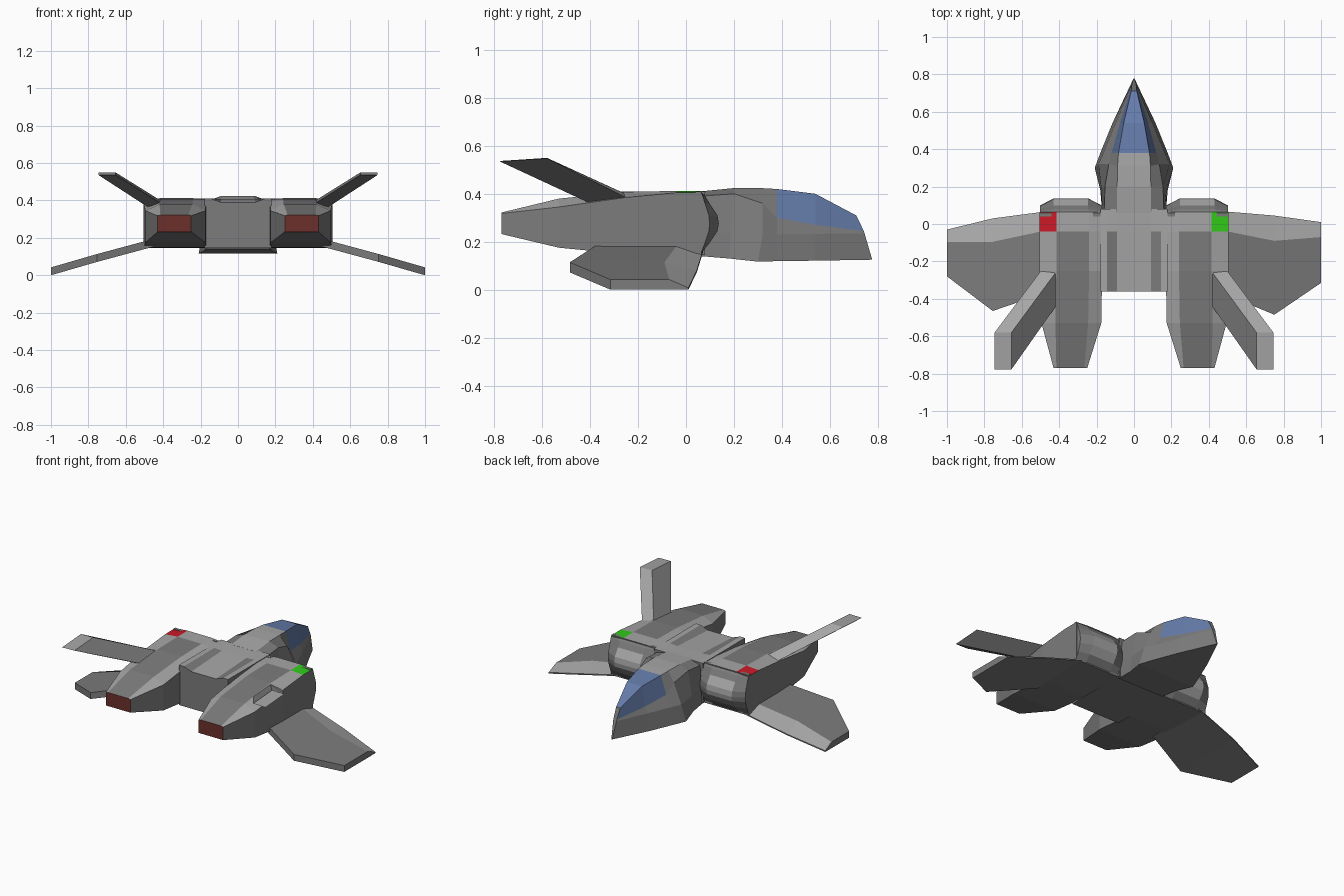
import bpy
import bmesh

if "Cube" in bpy.data.objects:
    bpy.data.objects.remove(bpy.data.objects["Cube"])


def material(name, r, g, b):
    m = bpy.data.materials.new(name)
    m.diffuse_color = (r, g, b, 1)
    m.use_nodes = True
    m.node_tree.nodes["Principled BSDF"].inputs["Base Color"].default_value = m.diffuse_color
    return m


DARK = material("dark_grey", 0.2, 0.2, 0.2)
LIGHT = material("light_grey", 0.38, 0.38, 0.38)
BLUE = material("canopy_blue", 0.13, 0.2, 0.4)
RUST = material("exhaust_red", 0.15, 0.03, 0.025)
RED = material("port_red", 0.6, 0.01, 0.02)
GREEN = material("starboard_green", 0.03, 0.6, 0.01)
MATS = [DARK, LIGHT, BLUE, RUST, RED, GREEN]


def loft(name, rings, side=1, paint=lambda i, j: DARK, end=DARK):
    """Skin closed rings of points; paint(i, j) colours edge j of span i."""
    bm = bmesh.new()
    vs = [[bm.verts.new((side * x, y, z)) for x, y, z in r] for r in rings]
    n = len(vs[0])
    for i in range(len(vs) - 1):
        for j in range(n):
            k = (j + 1) % n
            f = bm.faces.new((vs[i][j], vs[i][k], vs[i + 1][k], vs[i + 1][j]))
            f.material_index = MATS.index(paint(i, j))
    bm.faces.new(vs[0])
    bm.faces.new(vs[-1]).material_index = MATS.index(end)
    bmesh.ops.recalc_face_normals(bm, faces=bm.faces)
    me = bpy.data.meshes.new(name)
    bm.to_mesh(me)
    bm.free()
    for m in MATS:
        me.materials.append(m)
    ob = bpy.data.objects.new(name, me)
    bpy.context.collection.objects.link(ob)
    return ob


# Central fuselage, with a light crossbar and spine
def body_ring(y, dip):
    return [(-.18, y, .145), (-.18, y, .41), (-.145, y, .41), (-.09, y, .41 - dip),
            (.09, y, .41 - dip), (.145, y, .41), (.18, y, .41), (.18, y, .145)]


loft("fuselage", [body_ring(.08, 0), body_ring(-.04, .003), body_ring(-.36, .02)],
     paint=lambda i, j: LIGHT if j in (1, 3, 5) or (i == 0 and j in (2, 4)) else DARK)

# Cockpit and nose: half sections listed from the roof down to the floor
half = [
    [(.09, .06, .41), (.16, .06, .39), (.17, .06, .24), (.17, .06, .14)],
    [(.09, .20, .424), (.155, .20, .40), (.175, .19, .235), (.18, .18, .13)],
    [(.088, .31, .424), (.135, .32, .36), (.19, .32, .23), (.21, .30, .117)],
    [(.083, .38, .42), (.12, .38, .30), (.163, .38, .231), (.18, .38, .119)],
    [(.055, .54, .40), (.075, .54, .27), (.098, .54, .233), (.115, .54, .121)],
    [(.015, .71, .31), (.012, .742, .245), (.012, .745, .235), (.003, .777, .125)],
]
nose_rings = [h + [(-x, y, z) for x, y, z in reversed(h)] for h in half]


def nose_paint(i, j):
    if i >= 3 and j in (0, 6, 7):
        return BLUE
    return LIGHT if j == 7 else DARK


loft("cockpit_nose", nose_rings, paint=nose_paint)


# Engine pod section: roof inner/outer, shoulder, floor, inner shoulder
def pod_ring(y, xi, xo, top, shoulder, bottom, ri=.24, ro=.415):
    return [(ri, y, top), (ro, y, top), (xo, y, shoulder),
            (xo, y, bottom), (xi, y, bottom), (xi, y, shoulder)]


pod_rings = [
    pod_ring(.065, .17, .505, .412, .405, .145),
    pod_ring(-.04, .17, .505, .412, .405, .145),
    pod_ring(-.25, .17, .505, .408, .385, .148),
    pod_ring(-.53, .175, .495, .38, .345, .175, .245, .42),
    pod_ring(-.77, .25, .43, .322, .318, .232, .265, .415),
]

# Intake bulge profile as (forward offset, height)
bulge = [(0, .41), (.016, .395), (.035, .36), (.065, .31), (.07, .275),
         (.065, .245), (.035, .195), (0, .147)]


def intake_ring(x, k):
    return [(x, .06 + dy * k, z) for dy, z in bulge] + [(x, .04, .147), (x, .04, .41)]


for side, tag, lamp in ((1, "right", GREEN), (-1, "left", RED)):
    def pod_paint(i, j):
        if i == 0 and j == 1:
            return lamp
        return LIGHT if j in (1, 5) or (i == 0 and j == 0) else DARK

    loft("engine_pod_" + tag, pod_rings, side, pod_paint, end=RUST)

    loft("intake_" + tag,
         [intake_ring(.172, .55), intake_ring(.245, 1.1),
          intake_ring(.43, 1.1), intake_ring(.503, .55)], side,
         lambda i, j: LIGHT if i == 1 and 2 <= j <= 5 else DARK)

    # Drooping wing: x, leading y, upper front y, trailing y, underside z
    if side > 0:
        stations = [(.45, .07, -.03, -.36, .153), (.75, .045, -.09, -.485, .072),
                    (1.0, .01, -.07, -.315, .0)]
    else:
        stations = [(.45, .07, -.03, -.36, .153), (.755, .03, -.095, -.465, .071),
                    (1.0, -.03, -.095, -.28, .0)]
    loft("wing_" + tag,
         [[(x, le, z), (x, le, z + .008), (x, fr, z + .042),
           (x, te, z + .042), (x, te, z)] for x, le, fr, te, z in stations], side,
         lambda i, j: LIGHT if j == 1 else DARK)

    # Swept, outward-canted tail fin, rooted inside the pod
    loft("tail_fin_" + tag,
         [[(.39, -.22, .385), (.475, -.22, .37), (.475, -.40, .36), (.39, -.40, .37)],
          [(.655, -.58, .55), (.745, -.58, .548), (.745, -.777, .535), (.655, -.777, .537)]],
         side, lambda i, j: LIGHT if j == 0 else DARK, end=LIGHT)
